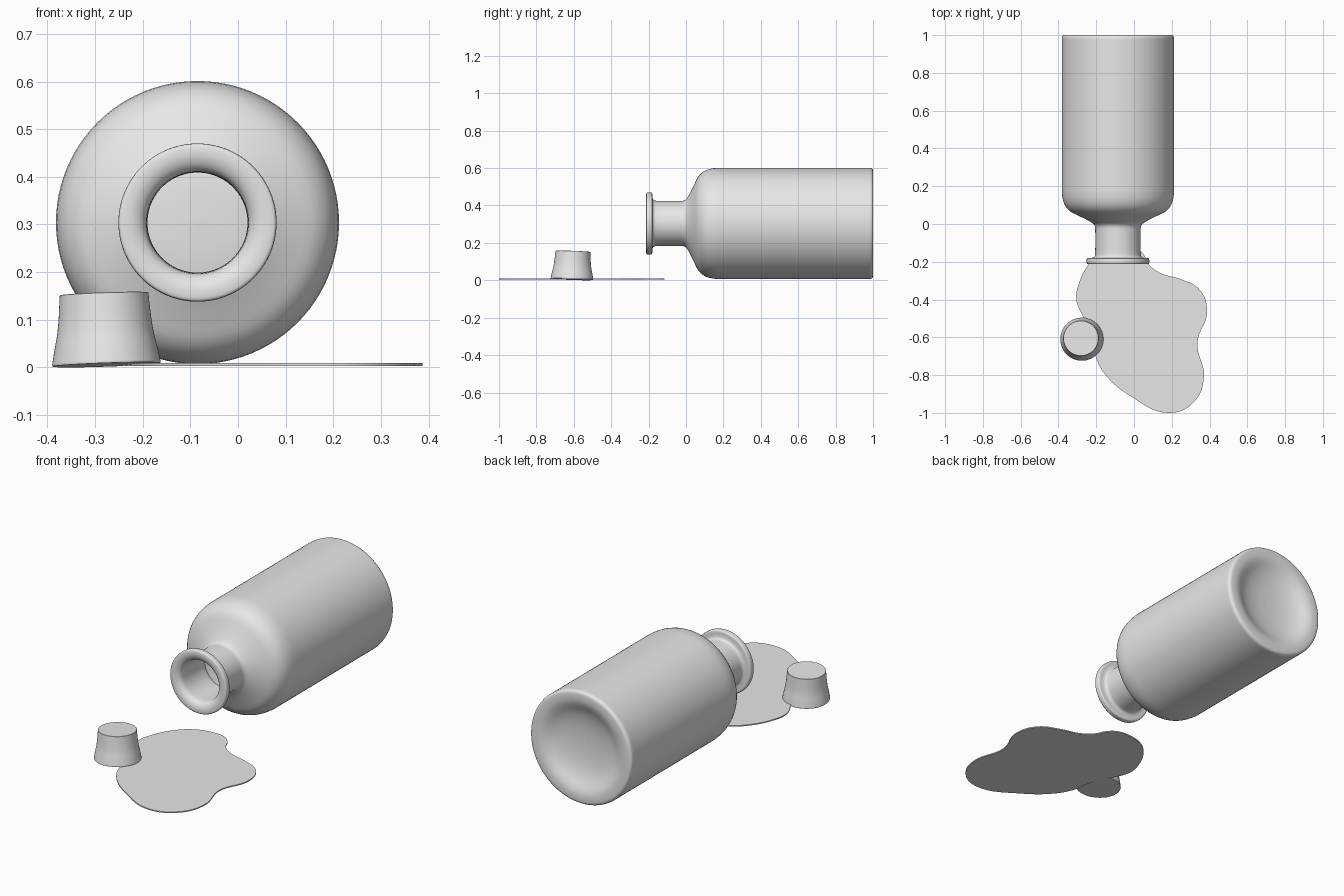
import bpy, bmesh, math
from mathutils import Vector

cube = bpy.data.objects.get("Cube")
if cube:
    bpy.data.objects.remove(cube, do_unlink=True)

clay = bpy.data.materials.new("light grey")
clay.use_nodes = True
clay.diffuse_color = (0.8, 0.8, 0.8, 1)
clay.node_tree.nodes["Principled BSDF"].inputs["Base Color"].default_value = (0.8, 0.8, 0.8, 1)


def soften(points, rounds):
    """Round a profile by cutting its corners, keeping both ends."""
    pts = [Vector(p) for p in points]
    for _ in range(rounds):
        cut = [pts[0]]
        for a, b in zip(pts, pts[1:]):
            cut += [a.lerp(b, 0.25), a.lerp(b, 0.75)]
        pts = cut + [pts[-1]]
    return pts


def smooth(obj, angle):
    bpy.ops.object.select_all(action='DESELECT')
    obj.select_set(True)
    bpy.context.view_layer.objects.active = obj
    bpy.ops.object.shade_smooth_by_angle(angle=math.radians(angle))


def lathe(name, profile, steps, location, rotation):
    """Spin a (radius, height) profile around the z axis."""
    bm = bmesh.new()
    verts = [bm.verts.new((r, 0, h)) for r, h in profile]
    edges = [bm.edges.new(pair) for pair in zip(verts, verts[1:])]
    bmesh.ops.spin(bm, geom=verts + edges, cent=(0, 0, 0), axis=(0, 0, 1),
                   angle=math.tau, steps=steps)
    bmesh.ops.remove_doubles(bm, verts=bm.verts, dist=0.0002)
    bmesh.ops.recalc_face_normals(bm, faces=bm.faces)
    mesh = bpy.data.meshes.new(name)
    bm.to_mesh(mesh)
    bm.free()
    mesh.materials.append(clay)
    obj = bpy.data.objects.new(name, mesh)
    bpy.context.collection.objects.link(obj)
    obj.location = location
    obj.rotation_euler = [math.radians(a) for a in rotation]
    smooth(obj, 40)
    return obj


# Bottle lying on its side: dished base, body, shoulder, neck and lip
outside = [(0, 0.945), (0.09, 0.948), (0.17, 0.965), (0.23, 0.998), (0.27, 1.002),
           (0.297, 0.998), (0.297, 0.96), (0.297, 0.6), (0.297, 0.24), (0.297, 0.13),
           (0.265, 0.07), (0.2, 0.04), (0.15, 0.015), (0.121, -0.005), (0.12, -0.04),
           (0.12, -0.15), (0.123, -0.175), (0.14, -0.18), (0.161, -0.18),
           (0.166, -0.185), (0.166, -0.207)]
# Mouth and inner wall
inside = [(0.161, -0.213), (0.135, -0.213), (0.112, -0.2), (0.105, -0.175),
          (0.105, -0.03), (0.107, 0.005), (0.14, 0.03), (0.19, 0.055), (0.25, 0.085),
          (0.28, 0.14), (0.28, 0.24), (0.28, 0.9), (0.275, 0.97), (0.24, 0.975),
          (0.17, 0.94), (0.09, 0.925), (0, 0.922)]
lathe("bottle", soften(outside + inside, 2), 96, (-0.085, 0, 0.304), (-90, 0, 0))

# Stopper standing upright with a slight lean
flare = soften([(0.114, 0.003), (0.108, 0.035), (0.099, 0.075), (0.093, 0.148)], 2)
lathe("stopper", [(0, 0), (0.113, 0)] + flare + [(0.092, 0.149), (0, 0.149)],
      64, (-0.276, -0.61, 0.0056), (-2, -2, 0))

# Spilled puddle: a thin filled outline
shore = [(-0.23, -0.20), (-0.29, -0.31), (-0.305, -0.40), (-0.27, -0.49),
         (-0.22, -0.60), (-0.20, -0.71), (-0.15, -0.80), (-0.02, -0.91),
         (0.19, -1.0), (0.32, -0.94), (0.37, -0.81), (0.335, -0.63),
         (0.387, -0.46), (0.345, -0.345), (0.24, -0.29), (0.14, -0.26),
         (0.08, -0.215), (0.05, -0.16), (0.01, -0.125), (-0.07, -0.115),
         (-0.16, -0.14)]
curve = bpy.data.curves.new("puddle", 'CURVE')
curve.dimensions = '2D'
curve.fill_mode = 'BOTH'
curve.extrude = 0.003
curve.resolution_u = 8
spline = curve.splines.new('BEZIER')
spline.bezier_points.add(len(shore) - 1)
for point, (x, y) in zip(spline.bezier_points, shore):
    point.co = (x, y, 0)
    point.handle_left_type = point.handle_right_type = 'AUTO'
spline.use_cyclic_u = True
curve.materials.append(clay)
puddle = bpy.data.objects.new("puddle", curve)
bpy.context.collection.objects.link(puddle)
puddle.location.z = 0.006
bpy.ops.object.select_all(action='DESELECT')
puddle.select_set(True)
bpy.context.view_layer.objects.active = puddle
bpy.ops.object.convert(target='MESH')
smooth(bpy.context.view_layer.objects.active, 40)
